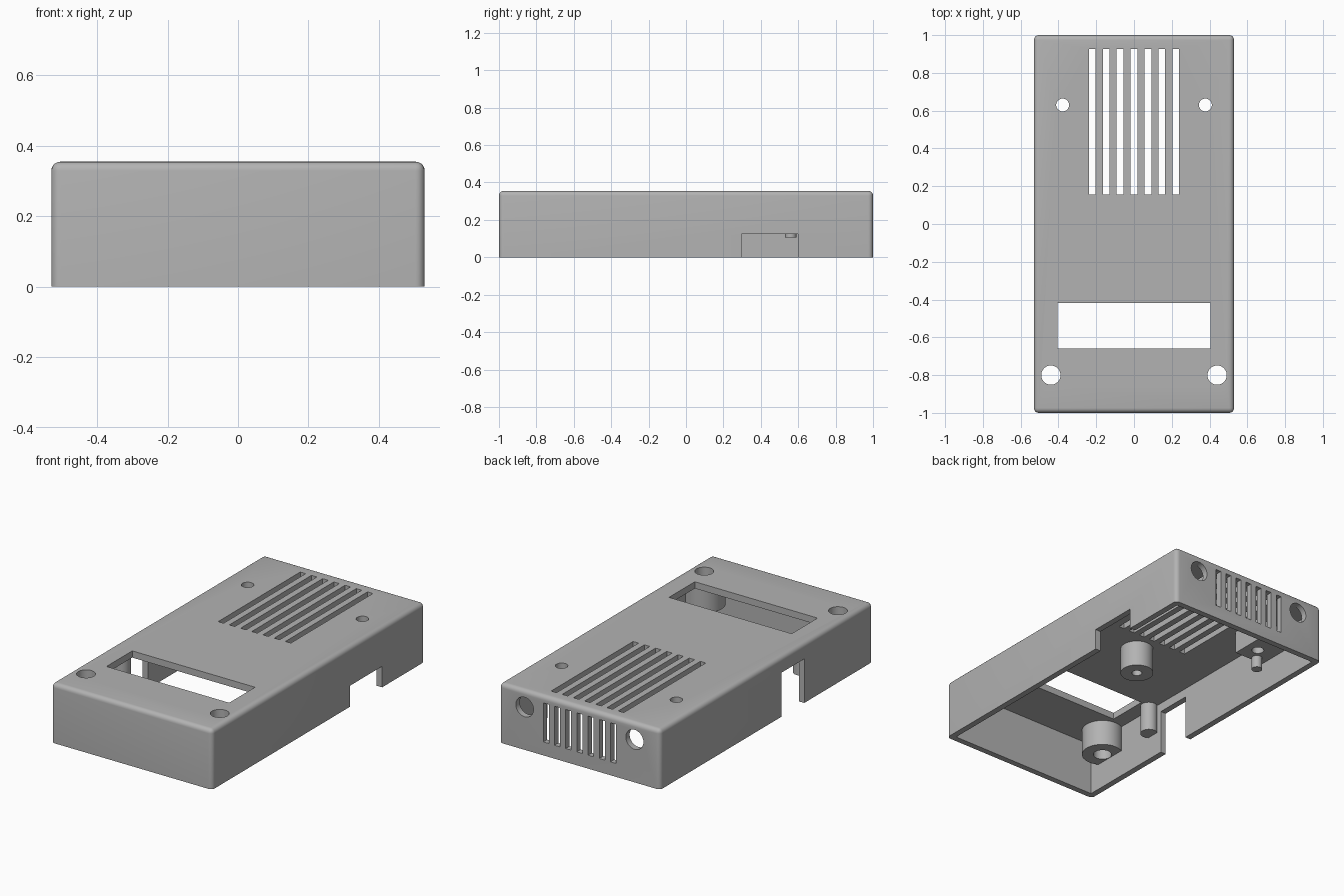
import bpy, bmesh, math
from mathutils import Matrix, Vector

if "Cube" in bpy.data.objects:
    bpy.data.objects.remove(bpy.data.objects["Cube"])

W, L, H = 0.53, 1.0, 0.355      # half width, half length, height
WALL, CEIL = 0.036, 0.315       # wall thickness, underside of the lid
scene = bpy.context.scene.collection


def add(name, bm):
    bmesh.ops.recalc_face_normals(bm, faces=bm.faces)
    me = bpy.data.meshes.new(name)
    bm.to_mesh(me)
    bm.free()
    ob = bpy.data.objects.new(name, me)
    scene.objects.link(ob)
    return ob


def box(name, x0, x1, y0, y1, z0, z1, round_r=0):
    bm = bmesh.new()
    bmesh.ops.create_cube(bm, size=1)
    for v in bm.verts:
        v.co = Vector(((x0 + x1) / 2 + v.co.x * (x1 - x0),
                       (y0 + y1) / 2 + v.co.y * (y1 - y0),
                       (z0 + z1) / 2 + v.co.z * (z1 - z0)))
    if round_r:  # round everything except the bottom edges
        es = [e for e in bm.edges if max(v.co.z for v in e.verts) > z0 + 0.01]
        bmesh.ops.bevel(bm, geom=es, offset=round_r, segments=5, profile=0.5,
                        affect='EDGES')
    return add(name, bm)


def cyl(name, x, y, r, z0, z1, along_y=False, n=40):
    # along_y: x, y are read as x, z and z0, z1 as the y range
    bm = bmesh.new()
    bmesh.ops.create_cone(bm, cap_ends=True, segments=n, radius1=r, radius2=r,
                          depth=z1 - z0)
    mid = (z0 + z1) / 2
    if along_y:
        m = Matrix.Translation((x, mid, y)) @ Matrix.Rotation(math.pi / 2, 4, 'X')
    else:
        m = Matrix.Translation((x, y, mid))
    bmesh.ops.transform(bm, matrix=m, verts=bm.verts)
    return add(name, bm)


def cut(target, cutters):
    for c in cutters:
        c.hide_render = True
        mod = target.modifiers.new("cut", 'BOOLEAN')
        mod.operation, mod.solver, mod.object = 'DIFFERENCE', 'EXACT', c
    bpy.context.view_layer.update()
    dg = bpy.context.evaluated_depsgraph_get()
    me = bpy.data.meshes.new_from_object(target.evaluated_get(dg))
    target.modifiers.clear()
    target.data = me
    for c in cutters:
        bpy.data.objects.remove(c)


# Cavity, with the inner bosses left standing as solid material
cavity = box("cavity", -W + WALL, W - WALL, -L + WALL, L - WALL, -0.1, CEIL)
bosses = [cyl("centre_boss", 0, 0.025, 0.092, 0.16, 0.4),
          cyl("side_post", -0.465, -0.425, 0.048, 0.14, 0.4)]
for s in (-1, 1):
    bosses.append(cyl("corner_boss", s * 0.44, -0.8, 0.115, 0.16, 0.4))
    xs = sorted((s * 0.30, s * 0.6))
    bosses.append(box("mount_block", *xs, 0.53, 0.73, 0.18, 0.4))
    bosses.append(cyl("locating_pin", s * 0.43, 0.56, 0.03, 0.107, 0.25, n=24))
cut(cavity, bosses)

# Outer shell
case = box("case_shell", -W, W, -L, L, 0, H, 0.026)
cut(case, [cavity])

# Openings: display window, side notches, vents, screw and jack holes
holes = [box("window", -0.404, 0.404, -0.66, -0.417, 0.29, 0.5),
         box("right_notch", W - 0.06, W + 0.1, 0.297, 0.598, -0.1, 0.125),
         box("left_notch", -W - 0.1, -W + 0.05, -0.355, -0.14, -0.1, 0.262),
         cyl("blind_hole", 0, 0.025, 0.028, 0.1, 0.30, n=24)]
for i in range(-3, 4):
    x = i * 0.0737
    holes.append(box("top_slot", x - 0.018, x + 0.018, 0.155, 0.927, 0.29, 0.5))
    holes.append(box("back_slot", x - 0.018, x + 0.018, 0.945, 1.1, 0.08, 0.312))
for s in (-1, 1):
    holes.append(cyl("screw_hole", s * 0.378, 0.63, 0.034, 0.05, 0.5))
    holes.append(cyl("button_hole", s * 0.44, -0.8, 0.051, 0.05, 0.5))
    holes.append(cyl("jack_hole", s * 0.362, 0.255, 0.058, 0.94, 1.1, True))
cut(case, holes)

# Single grey plastic
mat = bpy.data.materials.new("grey_plastic")
mat.diffuse_color = (0.45, 0.45, 0.45, 1)
mat.use_nodes = True
mat.node_tree.nodes["Principled BSDF"].inputs["Base Color"].default_value = mat.diffuse_color
case.data.materials.clear()
case.data.materials.append(mat)
for p in case.data.polygons:
    p.material_index = 0

bpy.context.view_layer.objects.active = case
case.select_set(True)
bpy.ops.object.shade_smooth_by_angle(angle=math.radians(30))
